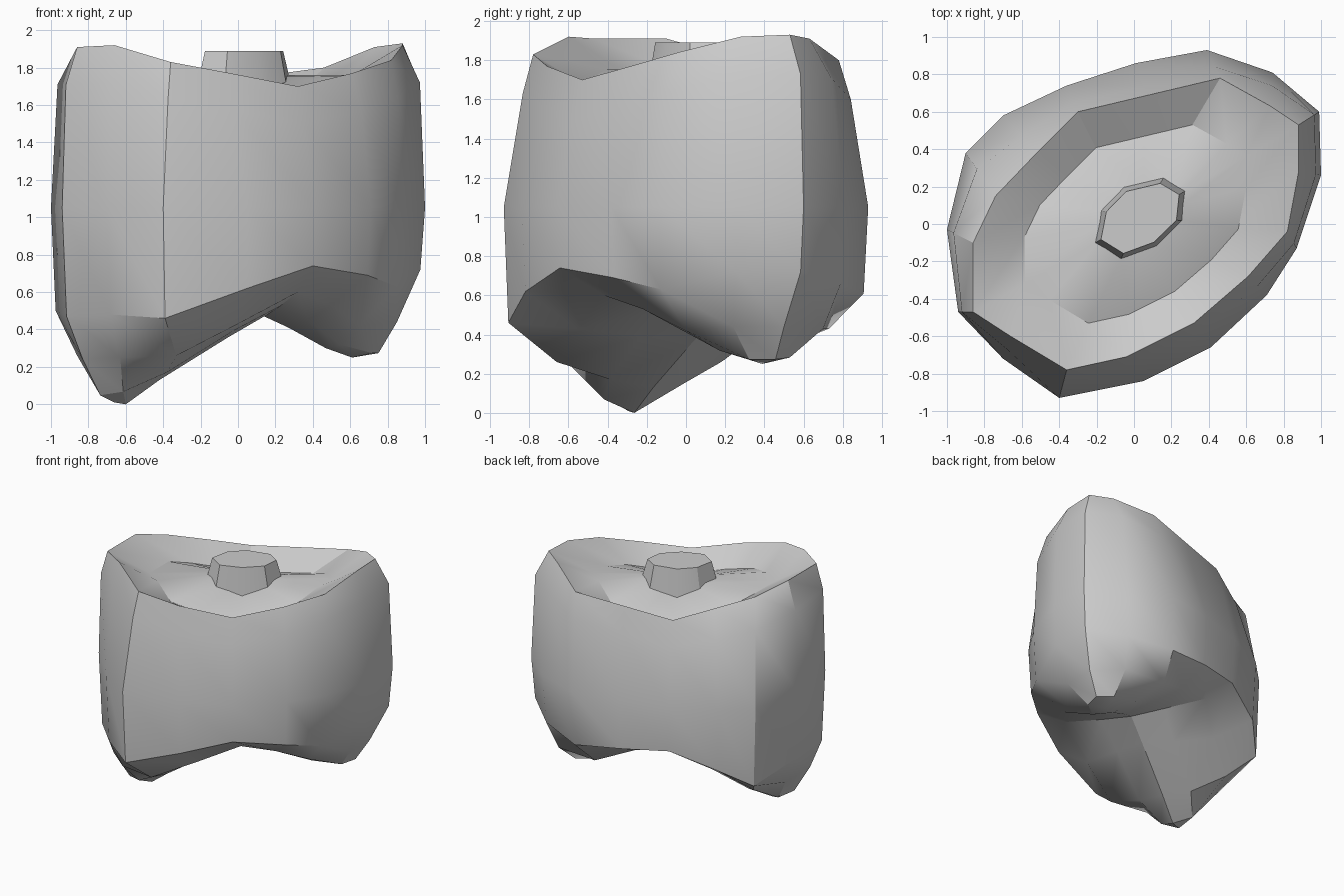
import bpy, bmesh, math
from mathutils import Vector

cube = bpy.data.objects.get("Cube")
if cube:
    bpy.data.objects.remove(cube, do_unlink=True)

grey = bpy.data.materials.new("plain_grey")
grey.use_nodes = True
colour = (0.6, 0.6, 0.6, 1)
grey.diffuse_color = colour
grey.node_tree.nodes["Principled BSDF"].inputs["Base Color"].default_value = colour


def finish(bm, name):
    """Turn the working mesh into a shaded object."""
    bmesh.ops.remove_doubles(bm, verts=bm.verts, dist=0.001)
    bmesh.ops.recalc_face_normals(bm, faces=bm.faces)
    mesh = bpy.data.meshes.new(name)
    bm.to_mesh(mesh)
    bm.free()
    mesh.materials.append(grey)
    obj = bpy.data.objects.new(name, mesh)
    bpy.context.collection.objects.link(obj)
    bpy.ops.object.select_all(action='DESELECT')
    bpy.context.view_layer.objects.active = obj
    obj.select_set(True)
    bpy.ops.object.shade_smooth_by_angle(angle=math.radians(32))
    return obj


def loft(bm, rings):
    """Skin a stack of closed rings with quads and return the vertex rings."""
    loops = [[bm.verts.new(p) for p in ring] for ring in rings]
    count = len(loops[0])
    for a, b in zip(loops, loops[1:]):
        for i in range(count):
            j = (i + 1) % count
            bm.faces.new((a[i], a[j], b[j], b[i]))
    return loops


def scaled(ring, factor, heights, offset=(0, 0)):
    """Copy a ring's outline at another size and set of heights."""
    return [Vector((p.x * factor + offset[0], p.y * factor + offset[1], z))
            for p, z in zip(ring, heights)]


def saddle(ring, base, gain):
    """Heights that follow the rim's dip with a different strength."""
    return [base + gain * (p.z - 1.7) for p in ring]


# Saddle-shaped top rim
rim = [Vector(p) for p in (
    (-.86, -.47, 1.91), (-.66, -.6, 1.92), (-.36, -.78, 1.83), (-.04, -.71, 1.77),
    (.32, -.53, 1.7), (.61, -.28, 1.77), (.82, -.04, 1.84), (.88, .28, 1.92),
    (.88, .53, 1.93), (.73, .63, 1.91), (.46, .78, 1.8), (.08, .69, 1.75),
    (-.3, .6, 1.7), (-.52, .38, 1.77), (-.74, .15, 1.84), (-.86, -.1, 1.91))]

# Widest outline at mid height
belt = [Vector((x, y, 1.05)) for x, y in (
    (-.94, -.47), (-.7, -.72), (-.4, -.93), (.05, -.84), (.41, -.66), (.71, -.38),
    (.87, -.13), (1, .26), (.99, .6), (.74, .81), (.39, .93), (.01, .86),
    (-.36, .74), (-.7, .58), (-.9, .38), (-1, -.03))]

# Shoulder between the rim and the belt, fuller at the two long ends
shoulder = []
for r, b in zip(rim, belt):
    p = r.lerp(b, .27 + .65 * r.x * r.x)
    p.z = r.z - .2
    shoulder.append(p)

# Lower lip, sharp along the valley and soft over the lobes
lip_z = (.47, .48, .46, .62, .74, .69, .63, .72, .72, .66, .61, .65, .68, .55, .4, .5)
lip = scaled(belt, .975, lip_z)

# Underside slopes: lobe flanks and the recessed valley walls
under = [Vector(p) for p in (
    (-.83, -.43, .24), (-.63, -.6, .25), (-.33, -.66, .26), (0, -.55, .43),
    (.32, -.42, .6), (.5, -.22, .53), (.65, 0, .42), (.85, .24, .44),
    (.85, .5, .44), (.67, .7, .43), (.32, .73, .43), (.04, .6, .54),
    (-.26, .52, .6), (-.48, .34, .42), (-.74, .18, .26), (-.86, -.07, .26))]

# Spine across the valley, joining the low tips of both lobes
ridge = [Vector((x, x * .54 + .06, z)) for x, z in (
    (-.66, .01), (-.6, 0), (-.42, .13), (-.05, .36), (.14, .47),
    (.27, .41), (.47, .3), (.61, .25), (.67, .26))]
spine = ridge + ridge[-2:0:-1]

# Bulge that rounds the lobes towards their tips
bulge = []
for u, s in zip(under, spine):
    p = u.lerp(s, .55)
    p.z -= .12 * p.x * p.x
    bulge.append(p)

# Dished top with a raised middle
floor = scaled(rim, .68, saddle(rim, 1.58, .78))
crown = scaled(rim, .26, saddle(rim, 1.67, .39), (.03, .03))

bm = bmesh.new()
loops = loft(bm, [crown, floor, rim, shoulder, belt, lip, under, bulge, spine])
bm.faces.new(loops[0])
finish(bm, "saddle_body")

# Eight-sided tapered peg on the crown
outline = rim[::2]
bm = bmesh.new()
loops = loft(bm, [scaled(outline, .28, saddle(outline, 1.65, .39), (.03, .03)),
                  scaled(outline, .24, [1.89] * 8, (.03, .03))])
for loop in loops:
    bm.faces.new(loop)
finish(bm, "centre_peg")
